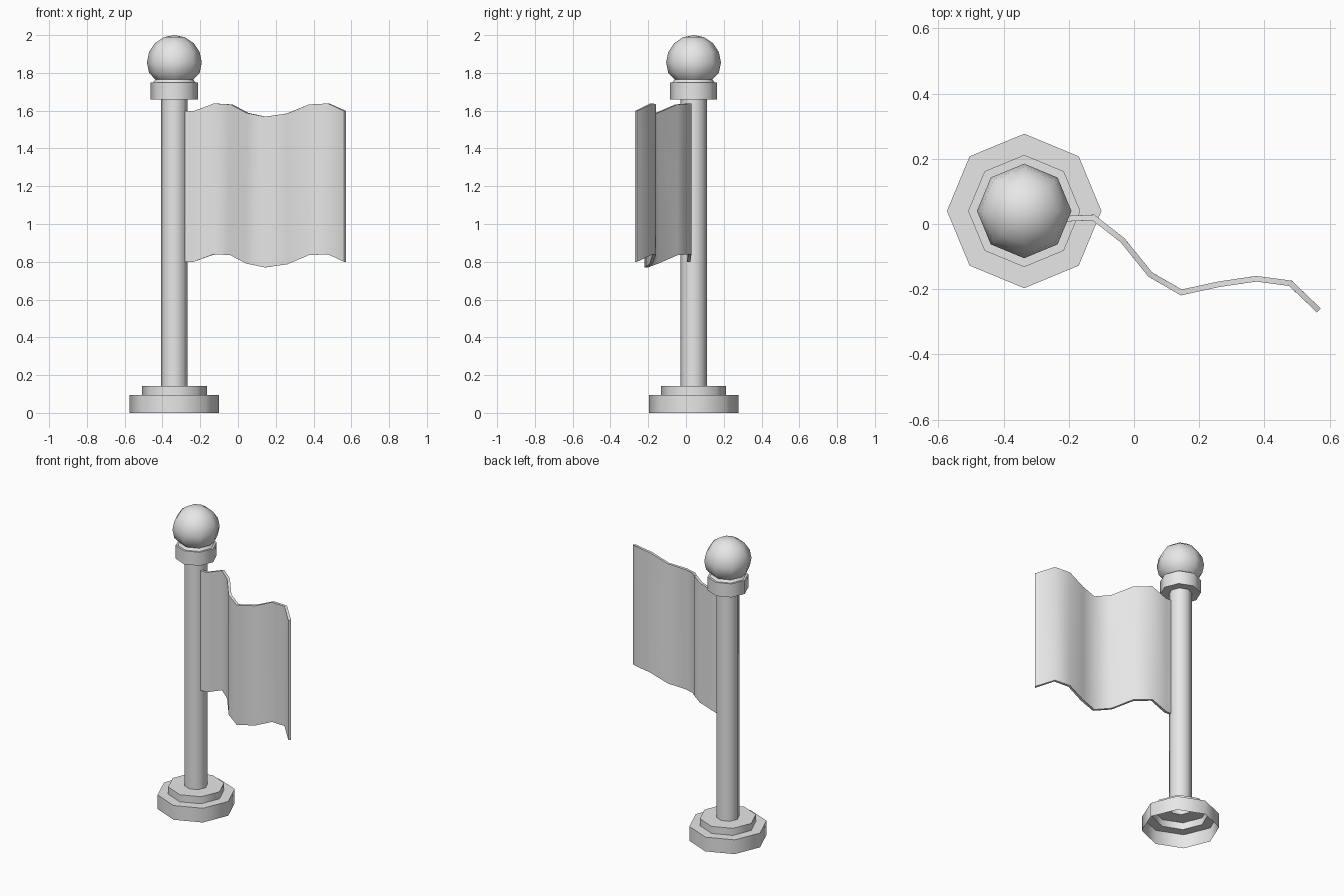
import bpy, bmesh, math
from mathutils import Matrix

cube = bpy.data.objects.get("Cube")
if cube:
    bpy.data.objects.remove(cube, do_unlink=True)

grey = bpy.data.materials.new("light_grey")
grey.use_nodes = True
colour = (0.8, 0.8, 0.8, 1)
grey.diffuse_color = colour
grey.node_tree.nodes["Principled BSDF"].inputs["Base Color"].default_value = colour

POLE_X, POLE_Y, SIDES = -0.337, 0.04, 8


def finish(name, bm, angle):
    mesh = bpy.data.meshes.new(name)
    bm.to_mesh(mesh)
    bm.free()
    mesh.materials.append(grey)
    obj = bpy.data.objects.new(name, mesh)
    bpy.context.collection.objects.link(obj)
    bpy.ops.object.select_all(action="DESELECT")
    obj.select_set(True)
    bpy.context.view_layer.objects.active = obj
    bpy.ops.object.shade_smooth_by_angle(angle=math.radians(angle))
    return obj


def turned(name, profile):
    """Eight-sided shell from (radius, height) points, corners on the axes."""
    bm = bmesh.new()
    verts = [bm.verts.new((r, 0, z)) for r, z in profile]
    edges = [bm.edges.new(pair) for pair in zip(verts, verts[1:])]
    bmesh.ops.spin(bm, geom=verts + edges, cent=(0, 0, 0), axis=(0, 0, 1),
                   angle=math.tau, steps=SIDES, use_merge=True)
    bmesh.ops.remove_doubles(bm, verts=bm.verts, dist=0.0005)
    bmesh.ops.recalc_face_normals(bm, faces=bm.faces)
    # open shells: make sure the walls face outwards
    if sum(f.normal.dot(f.calc_center_median().xy.to_3d()) for f in bm.faces) < 0:
        bmesh.ops.reverse_faces(bm, faces=bm.faces)
    bmesh.ops.transform(bm, matrix=Matrix.Translation((POLE_X, POLE_Y, 0)), verts=bm.verts)
    return finish(name, bm, 50)


# Hollow stepped base, pole and collar
turned("stepped_base", [(0.237, 0), (0.237, 0.095), (0.172, 0.095),
                        (0.172, 0.142), (0.07, 0.142)])
turned("pole", [(0.07, 0.142), (0.07, 1.66)])
turned("collar", [(0.07, 1.66), (0.125, 1.66), (0.125, 1.75), (0.1, 1.75)])

# Ball finial with a short flared neck
ball = [(0.112, 1.75), (0.1, 1.765)]
for deg in (-22.5, 0, 22.5, 45, 67.5, 90):
    a = math.radians(deg)
    ball.append((0.145 * math.cos(a), 1.855 + 0.145 * math.sin(a)))
turned("ball_finial", ball)

# Waving flag: plan path with the height of the lower edge
path = [(-0.29, 0.015, 0.80), (-0.235, 0.015, 0.80), (-0.125, 0.02, 0.84),
        (-0.035, -0.05, 0.835), (0.05, -0.155, 0.79), (0.145, -0.21, 0.77),
        (0.26, -0.185, 0.787), (0.375, -0.168, 0.835), (0.48, -0.182, 0.84),
        (0.567, -0.265, 0.80)]
bm = bmesh.new()
columns = [(bm.verts.new((x, y, z)), bm.verts.new((x, y, z + 0.798))) for x, y, z in path]
for (a, b), (c, d) in zip(columns, columns[1:]):
    bm.faces.new((a, c, d, b))
flag = finish("flag", bm, 50)
solid = flag.modifiers.new("cloth_thickness", "SOLIDIFY")
solid.thickness = 0.017
solid.offset = 0
solid.use_even_offset = True
bpy.ops.object.modifier_apply(modifier=solid.name)
bpy.ops.object.shade_smooth_by_angle(angle=math.radians(50))
